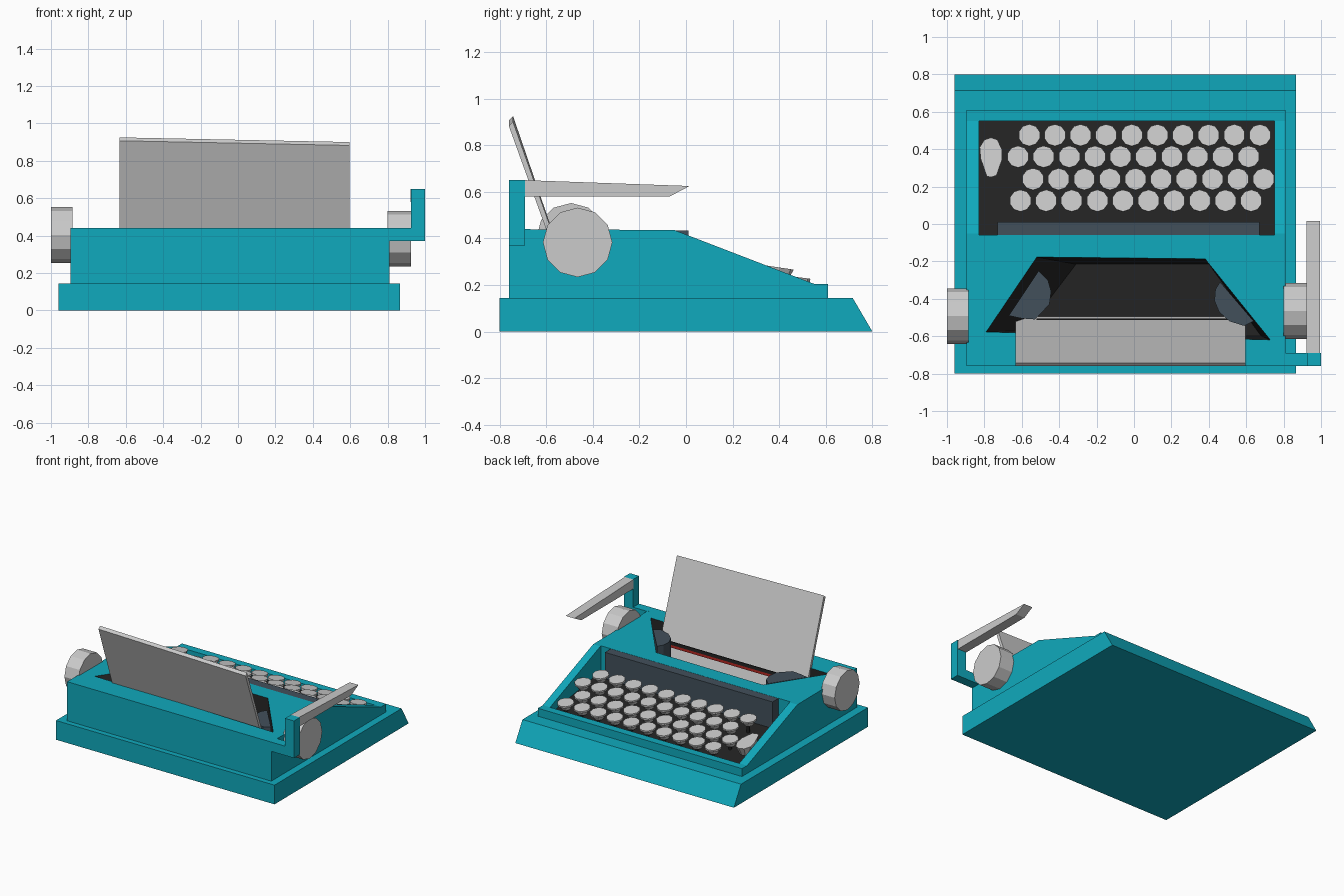
import bpy, bmesh, math
from mathutils import Matrix, Vector

if "Cube" in bpy.data.objects:
    bpy.data.objects.remove(bpy.data.objects["Cube"])


def material(name, rgb):
    m = bpy.data.materials.new(name)
    m.diffuse_color = (*rgb, 1)
    m.use_nodes = True
    m.node_tree.nodes["Principled BSDF"].inputs["Base Color"].default_value = m.diffuse_color
    return m


TEAL = material("teal", (0.005, 0.40, 0.51))
BLACK = material("black", (0.017, 0.017, 0.017))
SLATE = material("slate", (0.055, 0.08, 0.105))
RED = material("red", (0.45, 0.02, 0.015))


def finish(name, bm, mat=None):
    bmesh.ops.recalc_face_normals(bm, faces=bm.faces)
    me = bpy.data.meshes.new(name)
    bm.to_mesh(me)
    bm.free()
    ob = bpy.data.objects.new(name, me)
    bpy.context.collection.objects.link(ob)
    if mat:
        me.materials.append(mat)
    return ob


def loft(name, a, b, mat=None):
    """Solid between two matching loops of 3D points."""
    bm = bmesh.new()
    va, vb = [bm.verts.new(p) for p in a], [bm.verts.new(p) for p in b]
    n = len(va)
    bm.faces.new(va)
    bm.faces.new(vb)
    for i in range(n):
        j = (i + 1) % n
        bm.faces.new((va[i], va[j], vb[j], vb[i]))
    return finish(name, bm, mat)


def side_prism(name, yz, x0, x1, mat=None):
    return loft(name, [(x0, y, z) for y, z in yz], [(x1, y, z) for y, z in yz], mat)


def plan_prism(name, xy, z0, z1, mat=None):
    return loft(name, [(x, y, z0) for x, y in xy], [(x, y, z1) for x, y in xy], mat)


def box(name, x0, x1, y0, y1, z0, z1, mat=None):
    return side_prism(name, [(y0, z0), (y1, z0), (y1, z1), (y0, z1)], x0, x1, mat)


def cut(target, cutter):
    mod = target.modifiers.new("cut", 'BOOLEAN')
    mod.object = cutter
    mod.solver = 'EXACT'
    mod.material_mode = 'TRANSFER'
    bpy.context.view_layer.objects.active = target
    bpy.ops.object.modifier_apply(modifier=mod.name)
    bpy.data.objects.remove(cutter)


# Base plate and sloped housing
side_prism("base", [(-0.8, 0), (0.8, 0), (0.715, 0.145), (-0.8, 0.145)], -0.96, 0.865, TEAL)
body = side_prism("housing", [(-0.76, 0.145), (-0.76, 0.44), (-0.05, 0.436), (0.55, 0.205),
                              (0.61, 0.205), (0.61, 0.145)], -0.895, 0.81, TEAL)

# Keyboard well and type basket openings
cut(body, side_prism("well_cutter", [(-0.06, 0.6), (-0.06, 0.24), (0.55, 0.15), (0.55, 0.6)],
                     -0.83, 0.75, TEAL))
rim = [(-0.53, -0.175, 0.45), (0.38, -0.185, 0.45), (0.73, -0.62, 0.45), (-0.80, -0.577, 0.45)]
pit = [(-0.31, -0.215, 0.16), (0.40, -0.215, 0.16), (0.68, -0.60, 0.16), (-0.58, -0.57, 0.16)]
cut(body, loft("basket_cutter", rim, pit, BLACK))
side_prism("keyboard_floor", [(-0.06, 0.23), (-0.06, 0.245), (0.55, 0.155), (0.55, 0.146)],
           -0.83, 0.75, BLACK)
box("keyboard_back_panel", -0.73, 0.67, -0.06, 0.01, 0.235, 0.435, SLATE)

# Four rows of round keys: y, first x, top height
tilt = Matrix.Rotation(math.radians(-8), 4, 'X')
bm = bmesh.new()
stems = bmesh.new()
for y, x0, z in [(0.475, -0.56, 0.235), (0.36, -0.62, 0.262),
                 (0.24, -0.54, 0.293), (0.125, -0.607, 0.325)]:
    for i in range(10):
        p = Vector((x0 + 0.137 * i, y, z))
        for r1, r2, depth, dz in [(0.059, 0.059, 0.014, -0.007), (0.034, 0.052, 0.034, -0.031)]:
            bmesh.ops.create_cone(bm, cap_ends=True, segments=10, radius1=r1, radius2=r2, depth=depth,
                                  matrix=Matrix.Translation(p) @ tilt @ Matrix.Translation((0, 0, dz)))
        bmesh.ops.create_cone(stems, cap_ends=True, segments=6, radius1=0.012, radius2=0.012,
                              depth=0.07, matrix=Matrix.Translation(p - Vector((0, 0, 0.075))))
finish("keys", bm)
finish("key_stems", stems, BLACK)

# Teardrop shift key
drop = [(-0.80, 0.45), (-0.765, 0.462), (-0.73, 0.45), (-0.707, 0.40), (-0.707, 0.34),
        (-0.735, 0.26), (-0.765, 0.25), (-0.787, 0.255), (-0.82, 0.35), (-0.825, 0.41)]
loft("shift_key", [(-0.767 + (x + 0.767) * 0.65, 0.36 + (y - 0.36) * 0.65, 0.20) for x, y in drop],
     [(x, y, 0.268 + (0.45 - y) * 0.15) for x, y in drop])

# Ribbon spools, cut flat where they meet the basket wall
plan_prism("left_spool", [(-0.51, -0.25), (-0.46, -0.30), (-0.443, -0.36), (-0.452, -0.43),
                          (-0.53, -0.51), (-0.60, -0.505), (-0.67, -0.49)], 0.17, 0.415, SLATE)
plan_prism("right_spool", [(0.46, -0.31), (0.435, -0.35), (0.43, -0.41), (0.455, -0.47),
                           (0.51, -0.52), (0.59, -0.545), (0.64, -0.52)], 0.17, 0.415, SLATE)

# Two-colour ribbon
box("ribbon_upper", -0.52, 0.50, -0.512, -0.506, 0.345, 0.37, BLACK)
box("ribbon_lower", -0.52, 0.50, -0.512, -0.506, 0.325, 0.345, RED)

# Leaning sheet of paper, top edge slightly skewed
sheet = lambda x, top: [(x, -0.512, 0.195), (x, -0.494, 0.201), (x, -0.742, top), (x, -0.760, top - 0.018)]
loft("paper", sheet(-0.633, 0.925), sheet(0.595, 0.90))

# Roller knobs
for name, x0, x1, y, z in [("left_knob", -1.0, -0.885, -0.493, 0.403),
                           ("right_knob", 0.80, 0.925, -0.465, 0.383)]:
    ring = [(y + 0.149 * math.cos(k * math.tau / 12), z + 0.149 * math.sin(k * math.tau / 12))
            for k in range(12)]
    side_prism(name, ring, x0, x1)

# Carriage return lever: L-shaped bracket and tapered handle
xz = [(0.80, 0.37), (1.0, 0.37), (1.0, 0.65), (0.925, 0.65), (0.925, 0.44), (0.80, 0.44)]
loft("lever_bracket", [(x, -0.76, z) for x, z in xz], [(x, -0.69, z) for x, z in xz], TEAL)
side_prism("lever_handle", [(-0.69, 0.58), (-0.07, 0.58), (0.015, 0.625), (-0.69, 0.65)], 0.922, 0.995)
